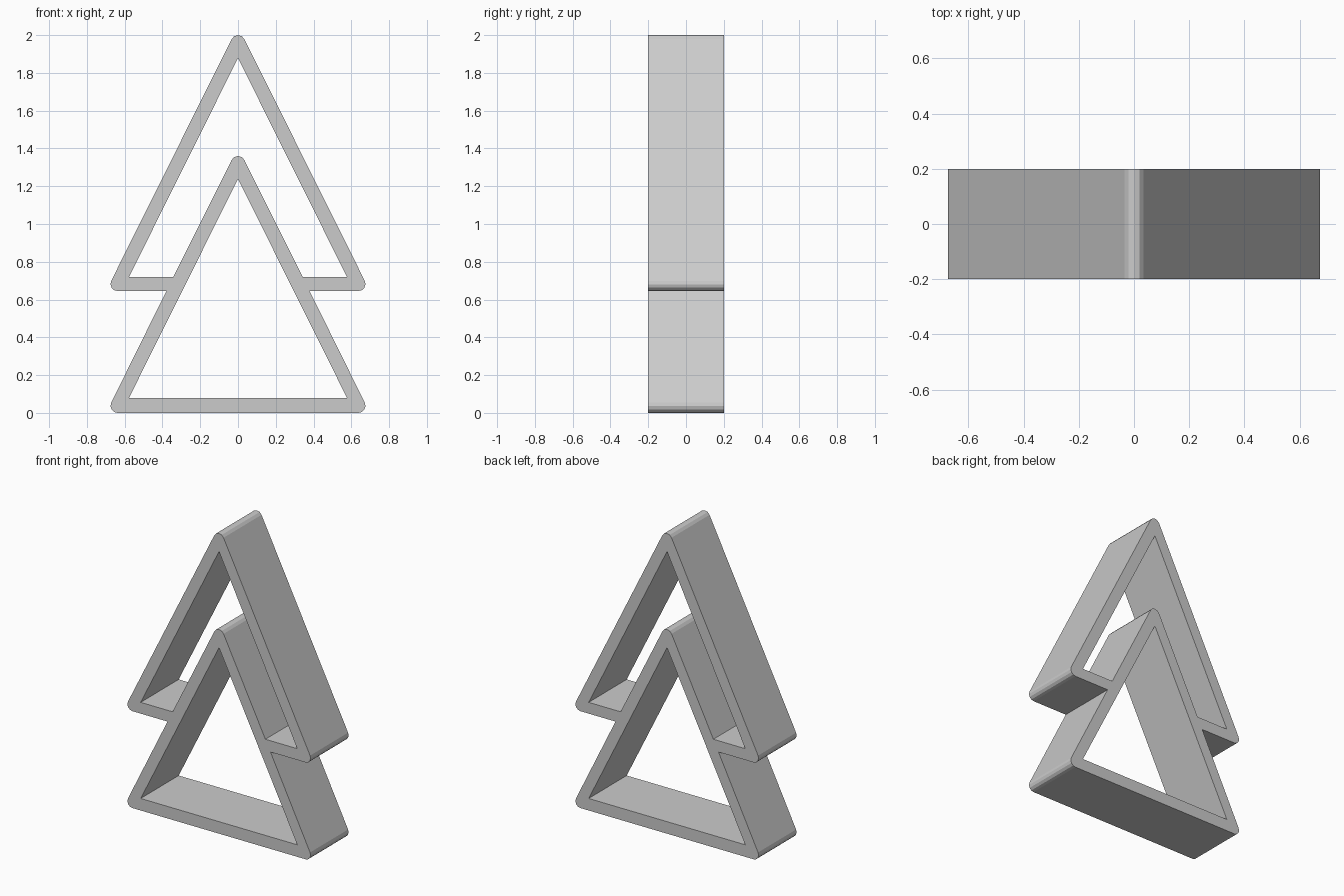
import bpy
from math import atan2, cos, sin, tan, pi

if "Cube" in bpy.data.objects:
    bpy.data.objects.remove(bpy.data.objects["Cube"])

R = 0.0375            # half the bar width
APEX, HALF = 1.3225, 0.6375   # lower triangle centreline
BASE = 0.0425
STEP = 0.64           # rise from lower to upper triangle
DEPTH = 0.4
SIDE = atan2(HALF, APEX - BASE)   # angle of the outward normal of the right side


def arc(cx, cz, a0, a1, n=4):
    """Points of a rounded bar end."""
    angles = [a0 + (a1 - a0) * i / n for i in range(n + 1)]
    return [(cx + R * cos(a), cz + R * sin(a)) for a in angles]


def side_x(z, offset):
    """x of the lower triangle's right side, moved outward by offset."""
    return (offset - (z - APEX) * sin(SIDE)) / cos(SIDE)


def mirrored(half):
    """Close a right-hand half contour with its left-hand copy."""
    return half + [(-x, z) for x, z in reversed(half) if abs(x) > 1e-5]


def corner(z):
    return arc(HALF, z, -pi / 2, SIDE)


def top(z):
    return arc(0, z, SIDE, pi / 2, 2)


inner_apex = APEX - R / sin(SIDE)
floor = BASE + R
shelf_bottom, shelf_top = BASE + STEP - R, floor + STEP

# Silhouette, upper window and lower window
outline = mirrored(corner(R) + [(side_x(shelf_bottom, R), shelf_bottom)]
                   + corner(BASE + STEP) + top(APEX + STEP))
lower_window = mirrored([(side_x(floor, -R), floor), (0, inner_apex)])
notch = [(side_x(shelf_top, R), shelf_top)] + top(APEX)
outer_edge = [(side_x(floor, -R), shelf_top), (0, inner_apex + STEP)]
upper_window = (outer_edge + [(-x, z) for x, z in outer_edge[:1]]
                + [(-x, z) for x, z in notch] + notch[-2::-1])

# Filled flat curve, extruded to depth
curve = bpy.data.curves.new("tree_frame", "CURVE")
curve.dimensions = "2D"
curve.fill_mode = "BOTH"
curve.extrude = DEPTH / 2
for contour in (outline, upper_window, lower_window):
    spline = curve.splines.new("POLY")
    spline.points.add(len(contour) - 1)
    for point, (x, z) in zip(spline.points, contour):
        point.co = (x, z, 0, 1)
    spline.use_cyclic_u = True

frame = bpy.data.objects.new("tree_frame", curve)
frame.rotation_euler.x = pi / 2
bpy.context.collection.objects.link(frame)
bpy.ops.object.select_all(action="DESELECT")
frame.select_set(True)
bpy.context.view_layer.objects.active = frame
bpy.ops.object.convert(target="MESH")
bpy.ops.object.transform_apply(location=False, rotation=True, scale=False)

# Weld the walls to the faces and point the normals outward
bpy.ops.object.mode_set(mode="EDIT")
bpy.ops.mesh.select_all(action="SELECT")
bpy.ops.mesh.remove_doubles(threshold=0.0005)
bpy.ops.mesh.normals_make_consistent(inside=False)
bpy.ops.object.mode_set(mode="OBJECT")
bpy.ops.object.shade_flat()

# Plain grey
grey = bpy.data.materials.new("plain_grey")
grey.use_nodes = True
colour = (0.6, 0.6, 0.6, 1)
grey.diffuse_color = colour
grey.node_tree.nodes["Principled BSDF"].inputs["Base Color"].default_value = colour
bpy.context.object.data.materials.clear()
bpy.context.object.data.materials.append(grey)
